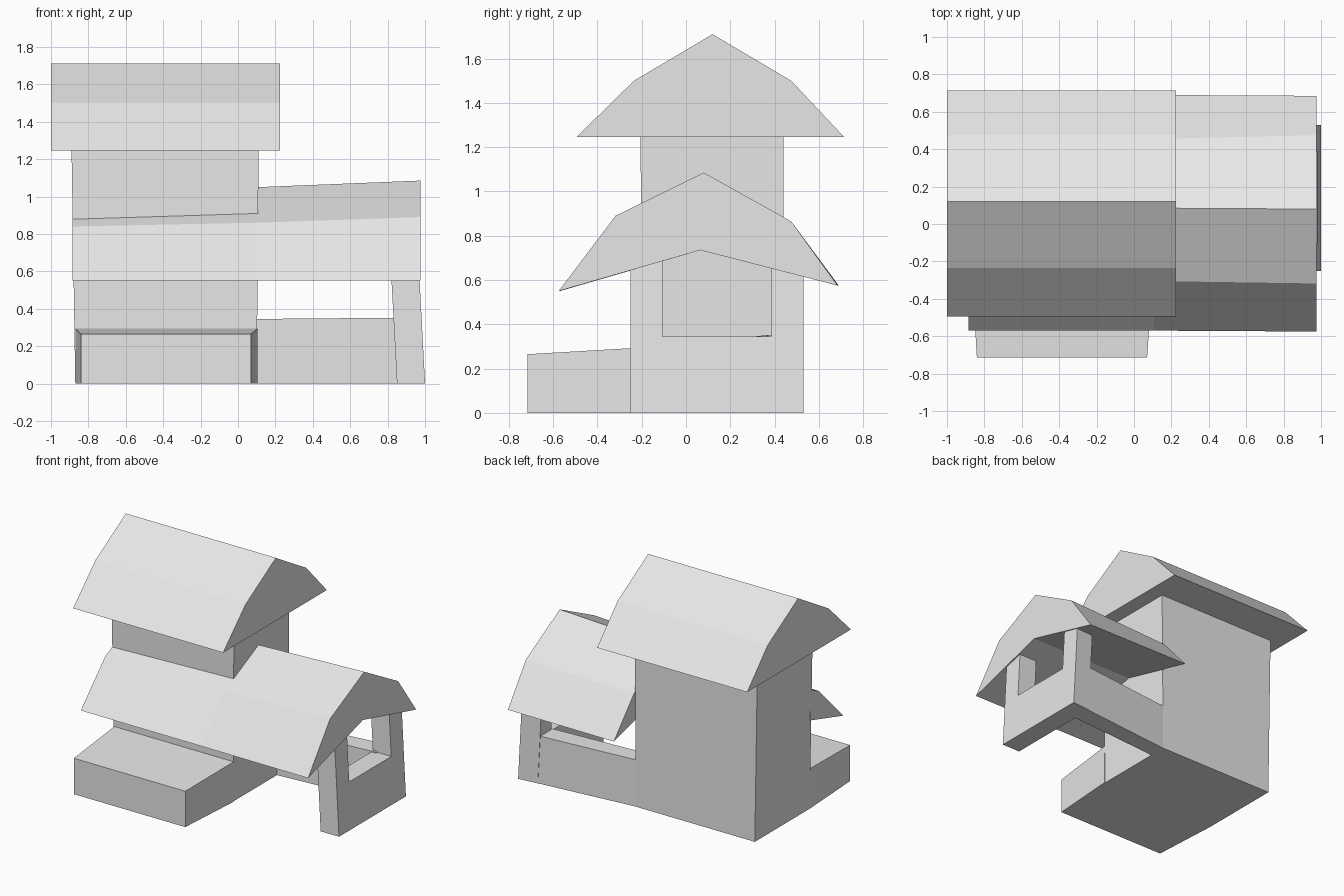
import bpy
import bmesh

cube = bpy.data.objects.get("Cube")
if cube:
    bpy.data.objects.remove(cube, do_unlink=True)

# One plain plaster colour for the whole building
plaster = bpy.data.materials.new("plain_grey")
plaster.use_nodes = True
grey = (0.8, 0.8, 0.8, 1)
plaster.diffuse_color = grey
plaster.node_tree.nodes["Principled BSDF"].inputs["Base Color"].default_value = grey


def loft(name, start, end):
    """Join two matching outlines into a closed flat-faced solid."""
    bm = bmesh.new()
    a = [bm.verts.new(p) for p in start]
    b = [bm.verts.new(p) for p in end]
    bm.faces.new(a)
    bm.faces.new(b[::-1])
    n = len(a)
    for i in range(n):
        j = (i + 1) % n
        bm.faces.new((a[j], a[i], b[i], b[j]))
    bmesh.ops.recalc_face_normals(bm, faces=bm.faces)
    mesh = bpy.data.meshes.new(name)
    bm.to_mesh(mesh)
    bm.free()
    mesh.materials.append(plaster)
    obj = bpy.data.objects.new(name, mesh)
    bpy.context.collection.objects.link(obj)
    return obj


def rect(x0, x1, y0, y1, z):
    return [(x0, y0, z), (x1, y0, z), (x1, y1, z), (x0, y1, z)]


def section(x, profile, lean=0.0):
    """Place a (y, z) profile across x, leaning inward with height."""
    return [(x - lean * z, y, z) for y, z in profile]


# Tower block, slightly wider at the top
loft("main_tower", rect(-0.87, 0.10, -0.20, 0.44, 0),
     rect(-0.89, 0.11, -0.205, 0.44, 1.25))

# Front platform, sloping and narrowing forward
loft("front_platform",
     [(-0.87, -0.2, 0), (0.105, -0.2, 0), (0.105, -0.2, 0.295), (-0.87, -0.2, 0.295)],
     [(-0.84, -0.715, 0), (0.07, -0.715, 0), (0.07, -0.715, 0.265), (-0.84, -0.715, 0.265)])

# Upper roof
upper = [(-0.495, 1.245), (-0.235, 1.5), (0.12, 1.71), (0.475, 1.5), (0.715, 1.245)]
loft("upper_roof", section(-1, upper), section(0.225, upper))

# Lower roof over the wing, hollowed underneath
wing_in = [(-0.57, 0.55), (-0.305, 0.86), (0.085, 1.05), (0.455, 0.84),
           (0.69, 0.575), (0.065, 0.735)]
wing_out = [(-0.575, 0.55), (-0.318, 0.89), (0.08, 1.085), (0.475, 0.865),
            (0.685, 0.575), (0.065, 0.735)]
loft("wing_roof", section(0.106, wing_in), section(0.975, wing_out))

# Lower roof continuing as a canopy across the tower front
loft("front_canopy",
     section(-0.885, [(-0.57, 0.55), (-0.285, 0.84), (-0.19, 0.885), (-0.19, 0.66)]),
     section(0.106, [(-0.57, 0.55), (-0.305, 0.86), (-0.19, 0.916), (-0.19, 0.66)]))

# Open end frame of the wing: sill with a post on each side


def frame(back):
    return [(-0.25, 0), (back, 0), (back, 0.66), (0.385, 0.69), (0.385, 0.345),
            (-0.105, 0.345), (-0.105, 0.72), (-0.25, 0.70)]


loft("wing_end_frame", section(0.85, frame(0.515), 0.053),
     section(1.0, frame(0.53), 0.053))

# Low wall along the back of the wing
loft("wing_back_wall",
     section(0.08, [(0.31, 0), (0.437, 0), (0.437, 0.345), (0.31, 0.345)]),
     section(0.87, [(0.37, 0), (0.515, 0), (0.515, 0.352), (0.37, 0.352)]))
